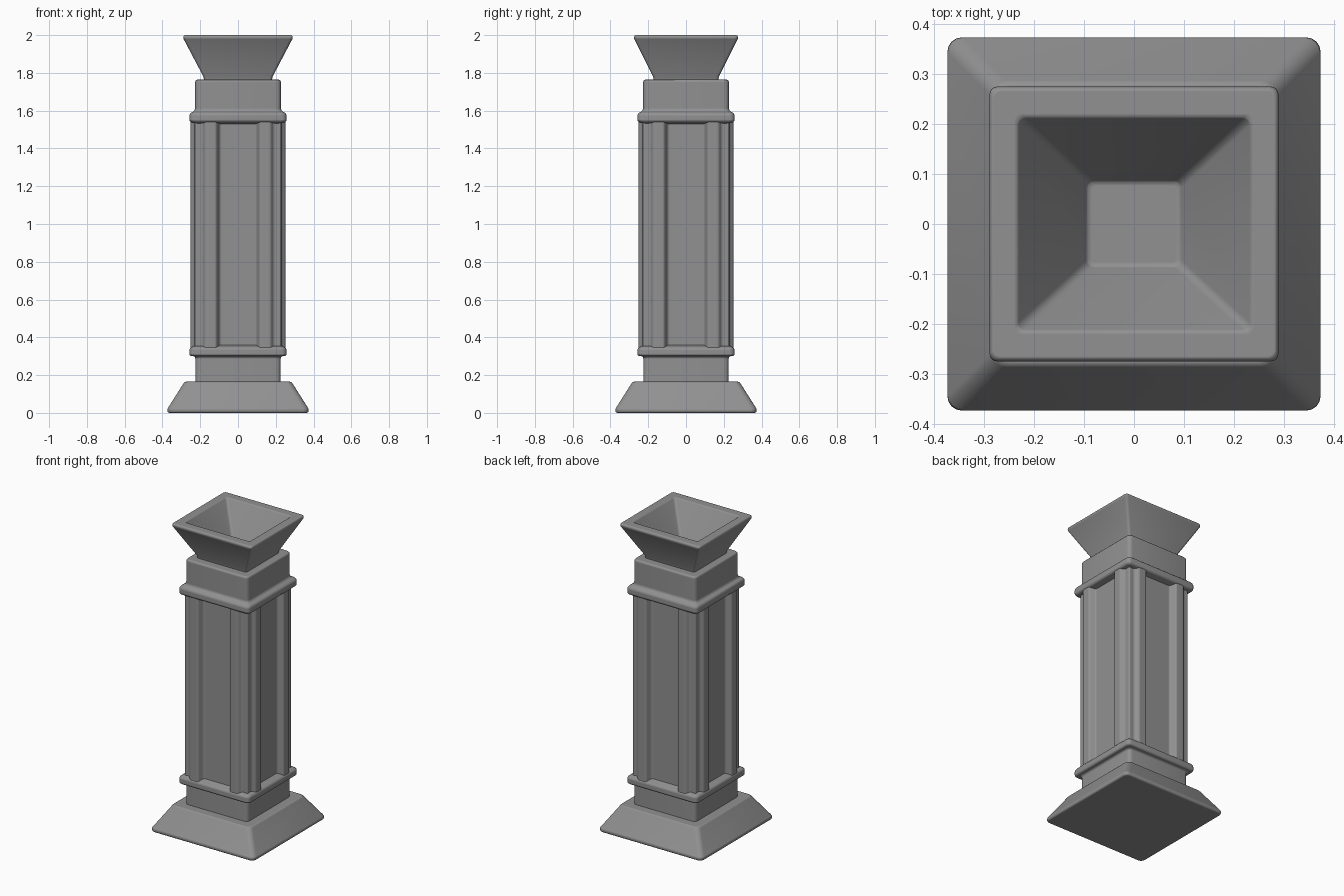
import bpy, bmesh, math

if "Cube" in bpy.data.objects:
    bpy.data.objects.remove(bpy.data.objects["Cube"])

# dark stone
stone = bpy.data.materials.new("dark_stone")
stone.diffuse_color = (0.285, 0.285, 0.285, 1)
stone.use_nodes = True
stone.node_tree.nodes["Principled BSDF"].inputs["Base Color"].default_value = stone.diffuse_color


def rounded_ring(z, hx, hy, r, seg=4):
    """Rectangle outline with rounded corners at height z."""
    pts = []
    for k, (sx, sy) in enumerate([(1, 1), (-1, 1), (-1, -1), (1, -1)]):
        for i in range(seg + 1):
            a = math.radians(90 * (k + i / seg))
            pts.append((sx * (hx - r) + r * math.cos(a),
                        sy * (hy - r) + r * math.sin(a), z))
    return pts


def loft(name, rings, cap_start=False, cap_end=False, bevel=0.014):
    """Skin a list of rings and soften the hard edges."""
    bm = bmesh.new()
    loops = [[bm.verts.new(p) for p in ring] for ring in rings]
    n = len(loops[0])
    for a, b in zip(loops, loops[1:]):
        for i in range(n):
            j = (i + 1) % n
            bm.faces.new((a[i], a[j], b[j], b[i]))
    if cap_start:
        bm.faces.new(loops[0][::-1])
    if cap_end:
        bm.faces.new(loops[-1])
    for f in bm.faces:
        f.smooth = True
    mesh = bpy.data.meshes.new(name)
    bm.to_mesh(mesh)
    bm.free()
    mesh.materials.append(stone)
    ob = bpy.data.objects.new(name, mesh)
    bpy.context.collection.objects.link(ob)
    mod = ob.modifiers.new("soft_edges", 'BEVEL')
    mod.width = bevel
    mod.segments = 3
    mod.limit_method = 'ANGLE'
    mod.angle_limit = math.radians(28)
    mod.harden_normals = True
    return ob


def square_stack(levels, r):
    return [rounded_ring(z, h, h, r) for z, h in levels]


# flared foot
loft("base", square_stack([(0, 0.372), (0.018, 0.376), (0.165, 0.283),
                           (0.165, 0.22)], 0.03), cap_start=True, bevel=0.018)

# lower neck and collar
loft("lower_collar", square_stack([(0.155, 0.226), (0.30, 0.226), (0.30, 0.257),
                                   (0.345, 0.257), (0.362, 0.21)], 0.025))

# upper collar and neck
loft("upper_collar", square_stack([(1.528, 0.21), (1.54, 0.257), (1.585, 0.257),
                                   (1.60, 0.227), (1.764, 0.227), (1.764, 0.165)], 0.025))

# shaft: notched corners, two raised strips and a sunken panel on each face
face = [(0.229, -0.229), (0.229, -0.19), (0.252, -0.172), (0.252, -0.115), (0.214, -0.096),
        (0.214, 0.096), (0.252, 0.115), (0.252, 0.172), (0.229, 0.19)]
outline = []
for k in range(4):
    c, s = round(math.cos(k * math.pi / 2)), round(math.sin(k * math.pi / 2))
    outline += [(c * x - s * y, s * x + c * y) for x, y in face]
loft("panelled_shaft", [[(x, y, z) for x, y in outline] for z in (0.345, 1.55)], bevel=0.01)

# hollow flared bowl on top
bowl = [(1.755, 0.178, 0.17), (1.78, 0.183, 0.174), (1.985, 0.291, 0.277), (2.0, 0.287, 0.272),
        (2.0, 0.235, 0.215), (1.765, 0.092, 0.084)]
loft("bowl_capital", [rounded_ring(z, hx, hy, 0.015) for z, hx, hy in bowl],
     cap_end=True, bevel=0.01)
